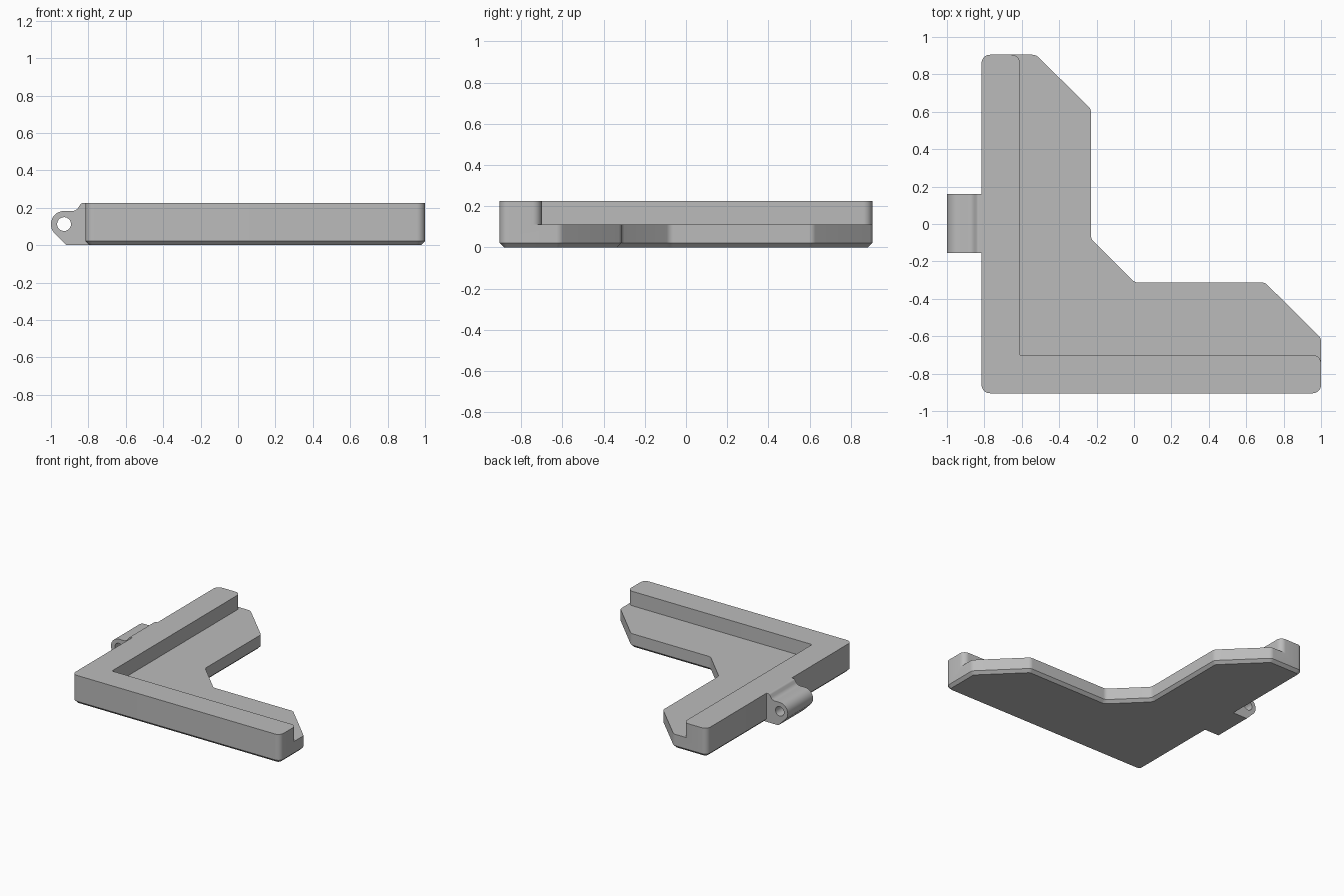
import bpy, bmesh, math
from mathutils import Vector, Matrix

if "Cube" in bpy.data.objects:
    bpy.data.objects.remove(bpy.data.objects["Cube"])

grey = bpy.data.materials.new("plain grey")
grey.use_nodes = True
grey.diffuse_color = (0.5, 0.5, 0.5, 1)
grey.node_tree.nodes["Principled BSDF"].inputs["Base Color"].default_value = (0.5, 0.5, 0.5, 1)


def outline(corners, inset=0.0, steps=8):
    """Round the (x, y, radius) corners of a counter-clockwise polygon, moved inwards by inset."""
    pts = [Vector(c[:2]) for c in corners]
    out = []
    for i, (x, y, r) in enumerate(corners):
        p = pts[i]
        d1 = (p - pts[i - 1]).normalized()
        d2 = (pts[(i + 1) % len(pts)] - p).normalized()
        n1, n2 = Vector((-d1.y, d1.x)), Vector((-d2.y, d2.x))
        turn = math.atan2(d1.x * d2.y - d1.y * d2.x, d1.dot(d2))
        side = math.copysign(1, turn)
        p = p + (n1 + n2) / (1 + n1.dot(n2)) * inset
        if r == 0:
            out.append(p)
            continue
        r -= inset * side
        start = p - d1 * r * math.tan(abs(turn) / 2)
        centre = start + n1 * side * r
        out += [centre + Matrix.Rotation(turn * k / steps, 2) @ (start - centre)
                for k in range(steps + 1)]
    return out


def loft(name, rings):
    """Join rings of 3D points with walls and cap both ends."""
    bm = bmesh.new()
    loops = [[bm.verts.new(p) for p in ring] for ring in rings]
    for a, b in zip(loops, loops[1:]):
        for i in range(len(a)):
            bm.faces.new((a[i - 1], a[i], b[i], b[i - 1]))
    bm.faces.new(loops[0][::-1])
    bm.faces.new(loops[-1])
    bmesh.ops.remove_doubles(bm, verts=bm.verts, dist=1e-5)
    bmesh.ops.recalc_face_normals(bm, faces=bm.faces)
    mesh = bpy.data.meshes.new(name)
    bm.to_mesh(mesh)
    bm.free()
    mesh.materials.append(grey)
    ob = bpy.data.objects.new(name, mesh)
    bpy.context.collection.objects.link(ob)
    return ob


def activate(ob):
    bpy.ops.object.select_all(action='DESELECT')
    ob.select_set(True)
    bpy.context.view_layer.objects.active = ob


def cut(ob, cutter):
    mod = ob.modifiers.new("cut", 'BOOLEAN')
    mod.operation, mod.solver, mod.object = 'DIFFERENCE', 'EXACT', cutter
    activate(ob)
    bpy.ops.object.modifier_apply(modifier=mod.name)
    bpy.data.objects.remove(cutter)


def flat(points, z):
    return [(p.x, p.y, z) for p in points]


def upright(points, y):
    return [(p.x, y, p.y) for p in points]


LEFT, RIGHT, HALF = -0.815, 1.0, 0.905
TOP, LEDGE, BEVEL, R = 0.226, 0.112, 0.022, 0.045

# L-shaped bracket with a chamfered underside
shape = [(LEFT, -HALF, R), (RIGHT, -HALF, R), (RIGHT, -0.61, R), (0.7, -0.313, R),
         (0.005, -0.313, R), (-0.23, -0.08, R), (-0.23, 0.615, R), (-0.525, HALF, R),
         (LEFT, HALF, R)]
wall = outline(shape)
bracket = loft("corner_bracket", [flat(outline(shape, BEVEL), 0), flat(wall, BEVEL), flat(wall, TOP)])

# Lowered ledge, leaving a raised rail with rounded ends
IX, IY, FAR = -0.61, -0.70, 1.2
recess = outline([(IX, IY, 0), (RIGHT, IY, R), (RIGHT, IY - R, 0), (FAR, IY - R, 0),
                  (FAR, FAR, 0), (IX - R, FAR, 0), (IX - R, HALF, 0), (IX, HALF, R)])
cut(bracket, loft("ledge_cutter", [flat(recess, LEDGE), flat(recess, 0.4)]))

# Hinge knuckle on the outer side, blended up to the rail
knuckle = outline([(-0.918, 0, 0), (LEFT + BEVEL, 0, 0), (LEFT, BEVEL, 0), (LEFT, TOP, 0),
                   (-0.838, TOP, 0.02), (-0.865, 0.183, 0.04),
                   (-1.0, 0.183, 0.07), (-1.0, 0.083, 0.07)])
hinge = loft("hinge_knuckle", [upright(knuckle, -0.155), upright(knuckle, 0.16)])

# Pin hole through the knuckle
hole = [Vector((-0.93 + 0.037 * math.cos(a), 0.113 + 0.037 * math.sin(a)))
        for a in (math.tau * k / 32 for k in range(32))]
cut(hinge, loft("pin_cutter", [upright(hole, -0.3), upright(hole, 0.3)]))

for ob in (bracket, hinge):
    activate(ob)
    bpy.ops.object.shade_smooth_by_angle(angle=math.radians(25))
